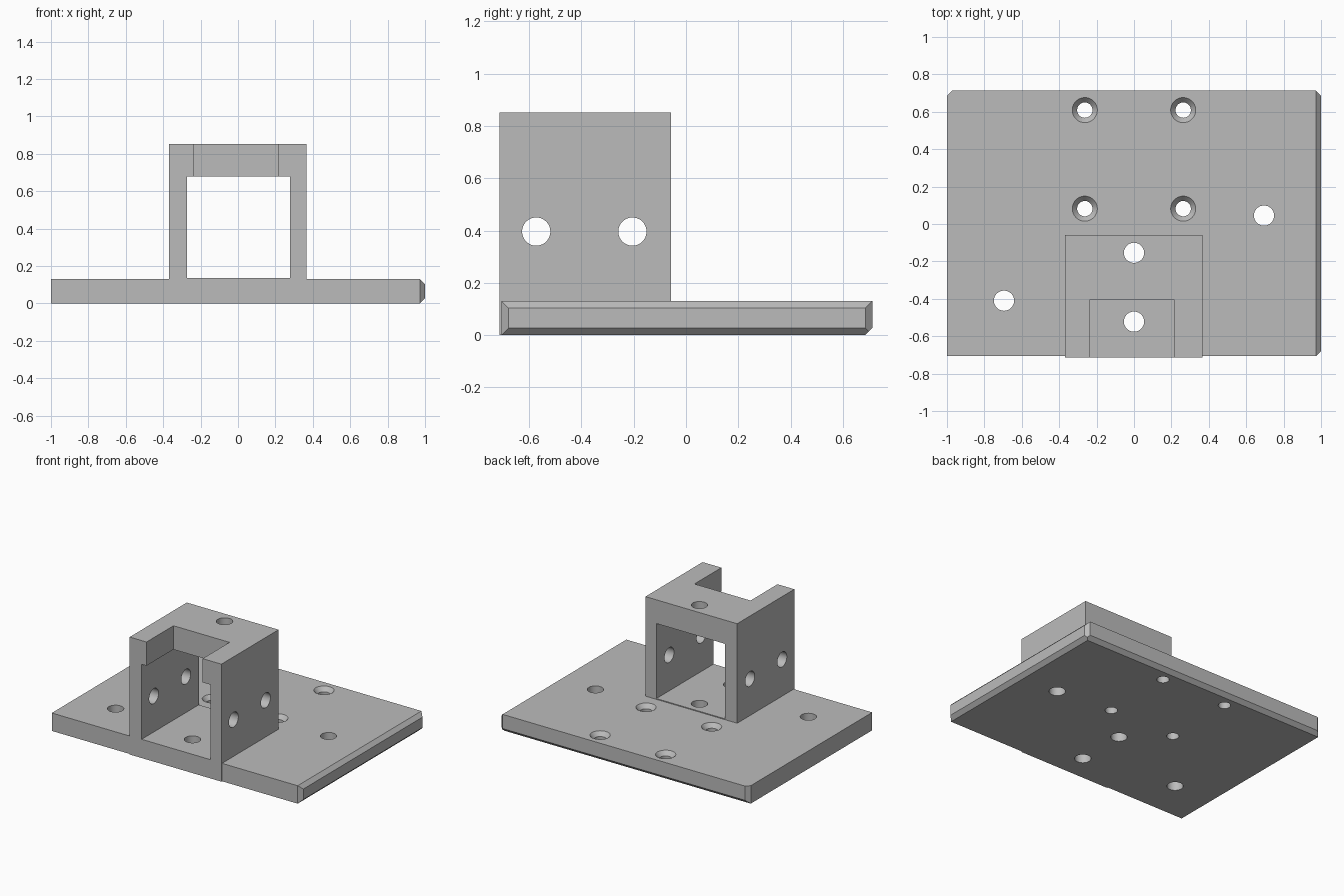
import bpy
import bmesh
from math import radians
from mathutils import Vector, Matrix

if "Cube" in bpy.data.objects:
    bpy.data.objects.remove(bpy.data.objects["Cube"], do_unlink=True)

metal = bpy.data.materials.new("plain grey")
metal.use_nodes = True
grey = (0.5, 0.5, 0.5, 1.0)
metal.diffuse_color = grey
metal.node_tree.nodes["Principled BSDF"].inputs["Base Color"].default_value = grey


def finish(name, bm):
    bmesh.ops.recalc_face_normals(bm, faces=bm.faces)
    mesh = bpy.data.meshes.new(name)
    bm.to_mesh(mesh)
    bm.free()
    mesh.materials.append(metal)
    obj = bpy.data.objects.new(name, mesh)
    bpy.context.collection.objects.link(obj)
    return obj


def box_mesh(low, high):
    low, high = Vector(low), Vector(high)
    bm = bmesh.new()
    bmesh.ops.create_cube(bm, size=1)
    for v in bm.verts:
        v.co = (low + high) / 2 + v.co * (high - low)
    return bm


def box(name, low, high):
    return finish(name, box_mesh(low, high))


def cone(name, centre, r_low, r_high, depth, axis="Z"):
    bm = bmesh.new()
    turn = Matrix.Rotation(radians(90), 4, "Y") if axis == "X" else Matrix()
    bmesh.ops.create_cone(bm, cap_ends=True, segments=48, radius1=r_low,
                          radius2=r_high, depth=depth,
                          matrix=Matrix.Translation(centre) @ turn)
    return finish(name, bm)


def combine(target, tool, operation):
    # apply the boolean at once and drop the tool
    mod = target.modifiers.new(operation, "BOOLEAN")
    mod.operation = operation
    mod.solver = "EXACT"
    mod.object = tool
    bpy.context.view_layer.objects.active = target
    bpy.ops.object.modifier_apply(modifier=mod.name)
    bpy.data.objects.remove(tool, do_unlink=True)


# Base plate with chamfered edges, each trimmed by a diagonal plane
FRONT, BACK, THICK, CHAMFER = -0.706, 0.713, 0.13, 0.027
low, high = Vector((-1, FRONT, 0)), Vector((1, BACK, THICK))
bm = box_mesh(low, high)
chamfers = [(1, 0, 1), (1, 0, -1), (1, 1, 0), (1, -1, 0), (-1, 1, 0), (0, 1, -1)]
for direction in chamfers:
    normal = Vector(direction)
    corner = Vector([h if d > 0 else l for d, l, h in zip(direction, low, high)])
    point = corner - normal * CHAMFER / 2
    cut = bmesh.ops.bisect_plane(bm, geom=bm.verts[:] + bm.edges[:] + bm.faces[:],
                                 plane_co=point, plane_no=normal, clear_outer=True)
    rim = [e for e in cut["geom_cut"] if isinstance(e, bmesh.types.BMEdge)]
    bmesh.ops.contextual_create(bm, geom=rim)
bracket_mount = finish("bracket_mount", bm)

# Square tube bracket, its floor standing slightly proud of the plate
tube = box("tube", (-0.37, -0.713, 0), (0.366, -0.058, 0.852))
combine(tube, box("bore", (-0.274, -1, 0.136), (0.278, 1, 0.68)), "DIFFERENCE")
combine(tube, box("notch", (-0.235, -1, 0.5), (0.215, -0.404, 1)), "DIFFERENCE")
combine(bracket_mount, tube, "UNION")

# Plain holes through the top, floor, plate and side walls
HOLE = 0.054
for x, y in [(0, -0.154), (0, -0.522), (-0.695, -0.41), (0.695, 0.045)]:
    combine(bracket_mount, cone("drill", (x, y, 0.5), HOLE, HOLE, 1.6), "DIFFERENCE")
for y in (-0.573, -0.205):
    combine(bracket_mount, cone("drill", (0, y, 0.396), HOLE, HOLE, 1.6, "X"), "DIFFERENCE")

# Countersunk screw holes
SCREW, HEAD, SINK = 0.041, 0.067, 0.03
for x in (-0.263, 0.263):
    for y in (0.082, 0.609):
        combine(bracket_mount, cone("drill", (x, y, 0), SCREW, SCREW, 1), "DIFFERENCE")
        # the cone runs on above the surface at the same slope
        flare = 2 * HEAD - SCREW
        combine(bracket_mount, cone("sink", (x, y, THICK), SCREW, flare, 2 * SINK), "DIFFERENCE")

# Smooth hole walls, crisp edges
bpy.ops.object.select_all(action="DESELECT")
bracket_mount.select_set(True)
bpy.context.view_layer.objects.active = bracket_mount
bpy.ops.object.shade_smooth_by_angle(angle=radians(25))
